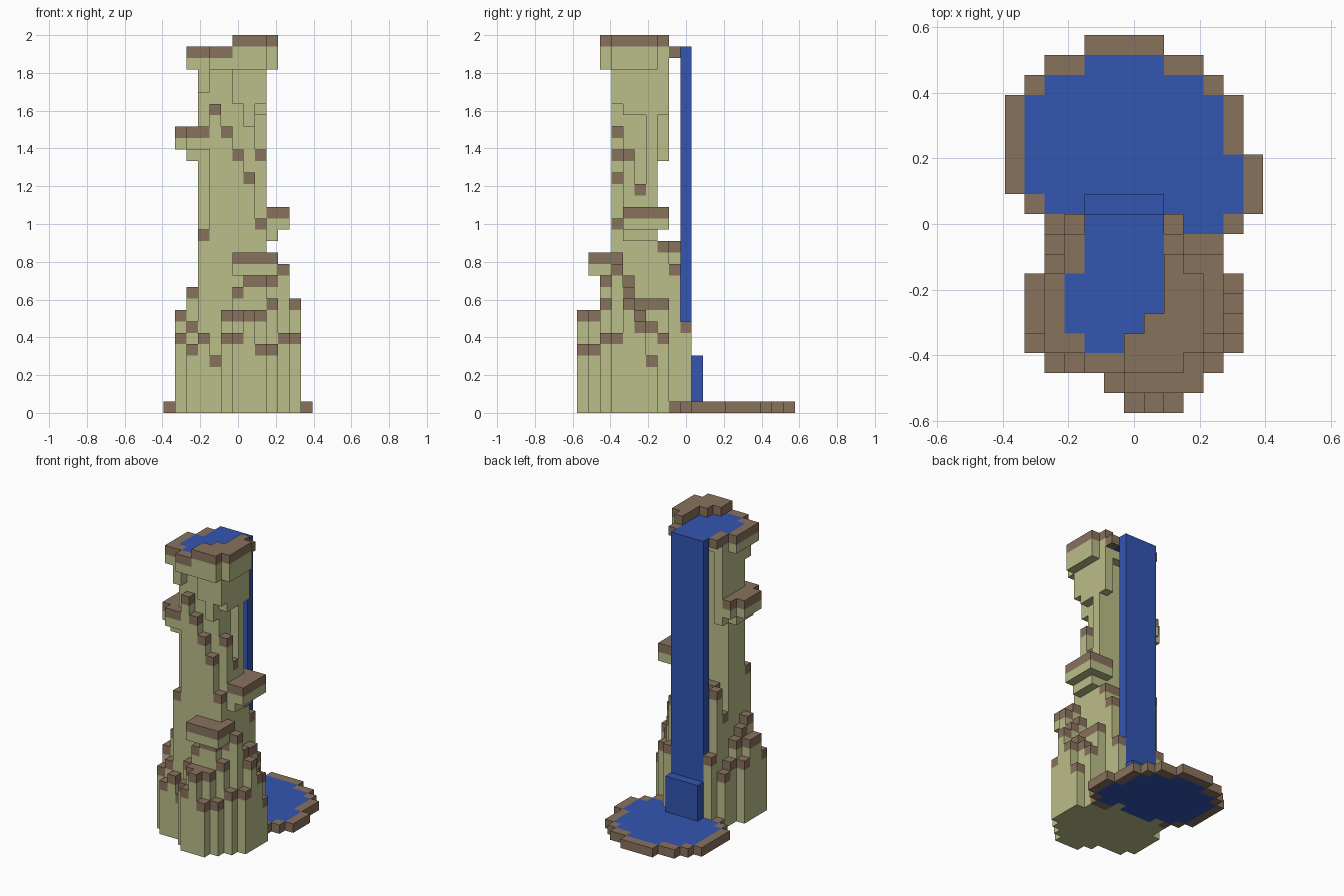
import bpy
import bmesh
from mathutils import Vector

old = bpy.data.objects.get("Cube")
if old:
    bpy.data.objects.remove(old, do_unlink=True)

UNIT = 2 / 33  # block size: the tower is 33 blocks tall


def material(name, rgb):
    mat = bpy.data.materials.new(name)
    mat.use_nodes = True
    mat.diffuse_color = (*rgb, 1)
    mat.node_tree.nodes["Principled BSDF"].inputs["Base Color"].default_value = (*rgb, 1)
    return mat


STONE = material("pale_stone", (0.50, 0.51, 0.25))
SOIL = material("brown_soil", (0.25, 0.17, 0.11))
WATER = material("blue_water", (0.034, 0.093, 0.445))

SIDES = [Vector(d) for d in ((1, 0, 0), (0, 1, 0), (0, 0, 1),
                             (-1, 0, 0), (0, -1, 0), (0, 0, -1))]


def build(name, blocks):
    """Turn {(column, row, layer): material} into one mesh of exposed faces."""
    bm = bmesh.new()
    mats = list(dict.fromkeys(blocks.values()))
    corners = {}

    def corner(p):
        key = tuple(round(2 * c) for c in p)
        if key not in corners:
            corners[key] = bm.verts.new(((p.x - 6) * UNIT, (p.y - 9) * UNIT,
                                         (p.z + 0.5) * UNIT))
        return corners[key]

    for cell, mat in blocks.items():
        for n in SIDES:
            if tuple(int(c + d) for c, d in zip(cell, n)) in blocks:
                continue
            u = Vector((n.y, n.z, n.x))
            v = n.cross(u)
            mid = Vector(cell) + n / 2
            face = bm.faces.new([corner(mid + (u * a + v * b) / 2)
                                 for a, b in ((-1, -1), (1, -1), (1, 1), (-1, 1))])
            face.material_index = mats.index(mat)
    mesh = bpy.data.meshes.new(name)
    bm.to_mesh(mesh)
    bm.free()
    for mat in mats:
        mesh.materials.append(mat)
    obj = bpy.data.objects.new(name, mesh)
    bpy.context.collection.objects.link(obj)


def area(i0, i1, j0, j1):
    return {(i, j) for i in range(i0, i1 + 1) for j in range(j0, j1 + 1)}


def fill(blocks, cells, bottom, top, mat=STONE, cap=None):
    """Stack blocks over the cells; the top layer may have its own colour."""
    for i, j in cells:
        for k in range(bottom, top):
            blocks[i, j, k] = cap if cap and k == top - 1 else mat


# Stepped tower: column heights in base 36, front row first
HEIGHTS = """
.....796...
....79996..
.6759BCCA7.
78GRPNLHCD7
9BUUUUUNCBA
9AUUUUUKA98
79UUUUUUA85
.7CFFFFFA7.
.6FBBBBD...
..8....8...
""".split()
CORE = int("U", 36)
tower = {}
for j, line in enumerate(HEIGHTS):
    for i, c in enumerate(line, 1):
        if c != ".":
            h = int(c, 36)
            fill(tower, {(i, j)}, 0, h, STONE, None if h == CORE else SOIL)
footprint = {(i, j) for i, j, k in tower}

# Corbels hanging below the crown
for i, j, low in ((3, 3, 28), (6, 3, 27), (7, 3, 25), (8, 3, 27),
                  (8, 4, 26), (8, 5, 26), (3, 7, 22), (8, 7, 26)):
    fill(tower, {(i, j)}, low, CORE)
build("stone_tower", tower)

# Overhanging ledges with soil on top
front_ledge, left_ledge, right_ledge = {}, {}, {}
fill(front_ledge, area(6, 9, 1, 2) | area(8, 9, 3, 3), 12, 14, STONE, SOIL)
build("front_ledge", front_ledge)

fill(left_ledge, area(9, 10, 4, 7) | {(8, 7)}, 16, 18, STONE, SOIL)
fill(left_ledge, area(9, 9, 4, 6), 15, 16)
build("left_ledge", left_ledge)

fill(right_ledge, area(1, 1, 4, 6) | area(2, 2, 3, 7) | {(3, 3)}, 23, 25, STONE, SOIL)
fill(right_ledge, area(2, 2, 4, 6), 22, 23)
build("right_ledge", right_ledge)

# Crown: stone floor with a low and a high rim around the pool
pool = area(4, 7, 7, 9) | area(3, 7, 5, 6) | area(3, 6, 4, 4) | area(4, 5, 3, 3)
high_rim = area(6, 8, 2, 2) | area(6, 9, 3, 3) | area(7, 9, 4, 4) | area(8, 9, 5, 6) | {(8, 7)}
low_rim = area(4, 5, 2, 2) | area(2, 3, 3, 3) | area(2, 2, 4, 6) | {(3, 7)}
crown = {}
fill(crown, {c for c in pool if c[1] < 8}, 30, 31)
fill(crown, low_rim, 30, 32, STONE, SOIL)
fill(crown, high_rim, 30, 33, STONE, SOIL)
fill(crown, {(3, 8), (8, 8)}, 31, 32, SOIL)
build("crown", crown)

# Water: upper pool, waterfall and splash block
falls = {}
fill(falls, pool, 31, 32, WATER)
fill(falls, area(4, 7, 9, 9), 0, 32, WATER)
fill(falls, area(4, 7, 10, 10), 1, 5, WATER)
build("waterfall", falls)

# Round pond at the foot with a one-block soil rim
pond = (area(4, 7, 17, 17) | area(2, 9, 16, 16) | area(1, 10, 13, 15)
        | area(1, 11, 11, 12) | area(2, 11, 10, 10) | area(9, 10, 9, 9))
rim = {(i + int(n.x), j + int(n.y)) for i, j in pond for n in SIDES}
rim -= pond | footprint | area(4, 7, 9, 9)
for name, cells, mat in (("pond_water", pond, WATER), ("pond_rim", rim, SOIL)):
    blocks = {}
    fill(blocks, cells, 0, 1, mat)
    build(name, blocks)
